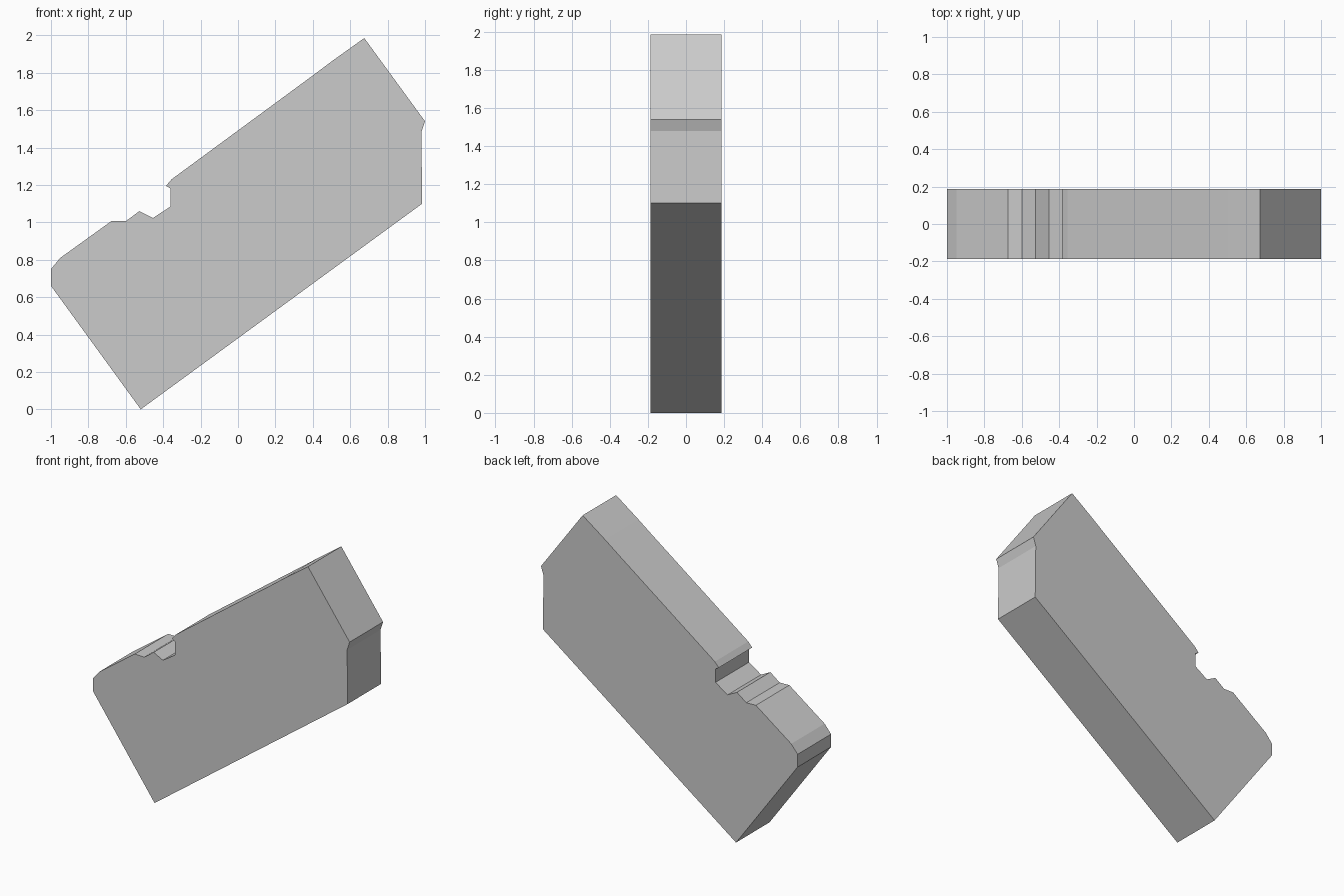
import bpy, bmesh
from mathutils import Vector

if "Cube" in bpy.data.objects:
    bpy.data.objects.remove(bpy.data.objects["Cube"])

HALF_DEPTH = 0.186

# Slab outline in the x-z plane, counter-clockwise seen from the front
outline = [
    (-0.52, 0.0), (0.985, 1.10),                    # sloping underside
    (0.98, 1.48), (1.0, 1.54), (0.675, 1.985),      # chipped right end
    (0.50, 1.86), (0.40, 1.785), (-0.355, 1.23),    # long upper slope
    (-0.385, 1.195), (-0.36, 1.18), (-0.36, 1.085), # broken notch
    (-0.455, 1.023), (-0.527, 1.06), (-0.60, 1.006), (-0.675, 1.008),
    (-0.95, 0.81), (-1.0, 0.75), (-1.0, 0.66),      # worn left corner
]


def extrude_profile(name, points, half_depth):
    bm = bmesh.new()
    face = bm.faces.new([bm.verts.new((x, -half_depth, z)) for x, z in points])
    result = bmesh.ops.extrude_face_region(bm, geom=[face], use_keep_orig=True)
    verts = [g for g in result["geom"] if isinstance(g, bmesh.types.BMVert)]
    bmesh.ops.translate(bm, verts=verts, vec=Vector((0, 2 * half_depth, 0)))
    bmesh.ops.recalc_face_normals(bm, faces=bm.faces[:])
    mesh = bpy.data.meshes.new(name)
    bm.to_mesh(mesh)
    bm.free()
    obj = bpy.data.objects.new(name, mesh)
    bpy.context.collection.objects.link(obj)
    return obj


# Broken slab
extrude_profile("broken_slab", outline, HALF_DEPTH)
